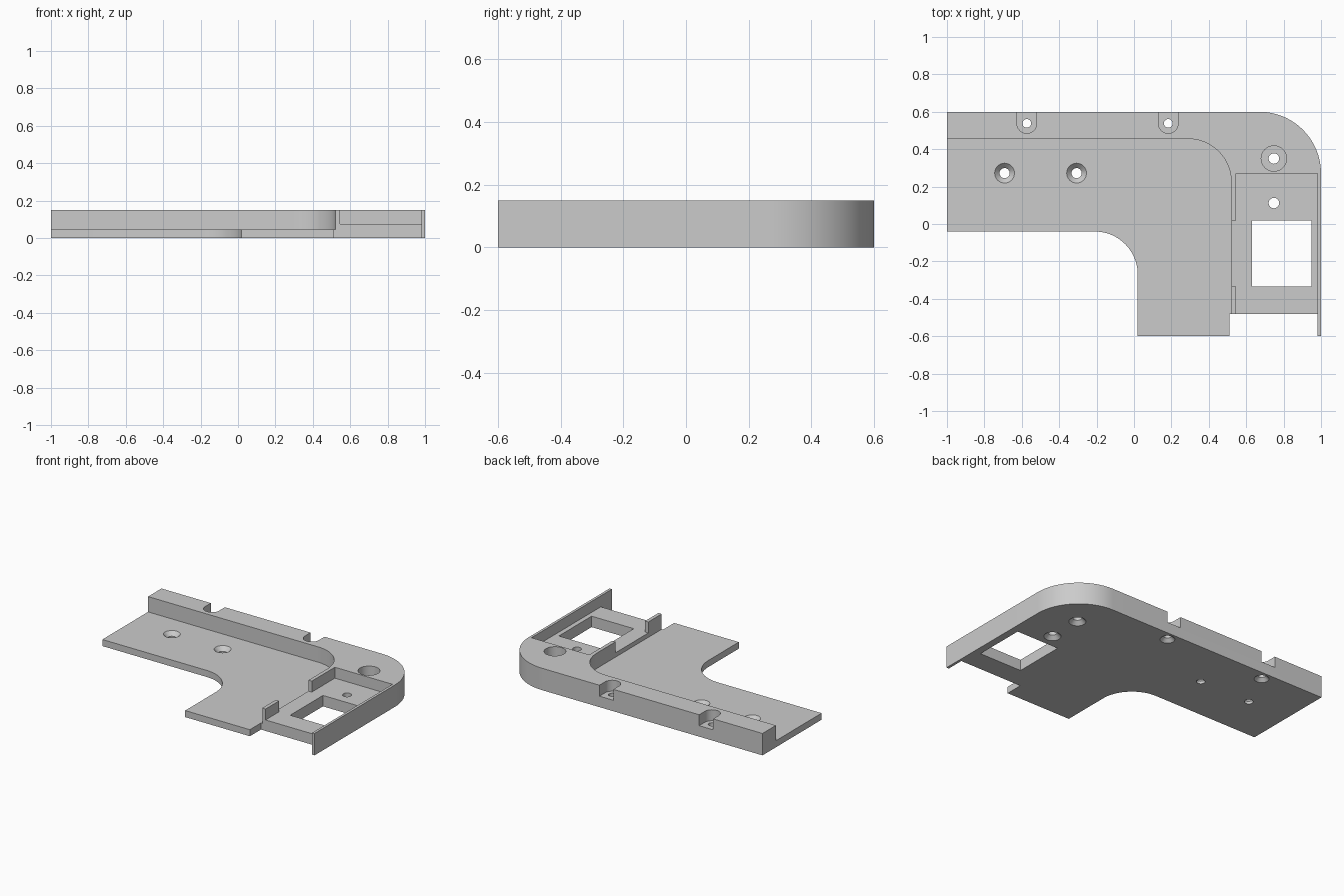
import bpy
import bmesh
from math import cos, sin, radians

cube = bpy.data.objects.get("Cube")
if cube:
    bpy.data.objects.remove(cube, do_unlink=True)

grey = bpy.data.materials.new("plain grey")
grey.use_nodes = True
grey.diffuse_color = (0.6, 0.6, 0.6, 1)
grey.node_tree.nodes["Principled BSDF"].inputs["Base Color"].default_value = (0.6, 0.6, 0.6, 1)

TOP, PLATE, FLOOR, OVER = 0.15, 0.045, 0.075, 0.3


def arc(cx, cy, r, start, end, steps=20):
    angles = [radians(start + (end - start) * i / steps) for i in range(steps + 1)]
    return [(cx + r * cos(a), cy + r * sin(a)) for a in angles]


def rect(x0, x1, y0, y1):
    return [(x0, y0), (x1, y0), (x1, y1), (x0, y1)]


def make_object(name, bm):
    bmesh.ops.recalc_face_normals(bm, faces=bm.faces)
    mesh = bpy.data.meshes.new(name)
    bm.to_mesh(mesh)
    bm.free()
    mesh.materials.append(grey)
    obj = bpy.data.objects.new(name, mesh)
    bpy.context.collection.objects.link(obj)
    return obj


def prism(name, outline, z0, z1):
    bm = bmesh.new()
    face = bm.faces.new([bm.verts.new((x, y, z0)) for x, y in outline])
    new = bmesh.ops.extrude_face_region(bm, geom=[face])["geom"]
    bmesh.ops.translate(bm, vec=(0, 0, z1 - z0),
                        verts=[v for v in new if isinstance(v, bmesh.types.BMVert)])
    return make_object(name, bm)


def lathe_cut(name, x, y, profile, sides=32):
    """Round cutter through a list of (radius, height) rings."""
    bm = bmesh.new()
    rings = [[bm.verts.new((px, py, z)) for px, py in arc(x, y, r, 0, 360, sides)[:-1]]
             for r, z in profile]
    for low, high in zip(rings, rings[1:]):
        for i in range(sides):
            j = (i + 1) % sides
            bm.faces.new((low[i], low[j], high[j], high[i]))
    bm.faces.new(rings[0])
    bm.faces.new(rings[-1])
    return make_object(name, bm)


# Solid corner block with rounded outer and inner bends
outline = [(-1, -0.04)] + arc(-0.21, -0.27, 0.23, 90, 0)
outline += [(0.02, -0.6), (0.51, -0.6), (0.51, -0.48), (0.982, -0.48), (0.982, -0.6), (1, -0.6)]
outline += arc(0.67, 0.27, 0.33, 0, 90, 28) + [(-1, 0.6)]
body = prism("corner_bracket", outline, 0, TOP)

# Lowered plate, recessed pocket, wall gap and square window
step = [(-1.2, -0.8), (0.52, -0.8)] + arc(0.29, 0.225, 0.23, 0, 90) + [(-1.2, 0.455)]
cutters = [
    prism("plate_cutter", step, PLATE, OVER),
    prism("pocket_cutter", rect(0.545, 0.982, -0.8, 0.27), FLOOR, OVER),
    prism("gap_cutter", rect(0.4, 0.6, -0.335, 0.02), FLOOR, OVER),
    prism("window_cutter", rect(0.63, 0.95, -0.335, 0.02), -0.1, OVER),
]

# Countersunk screw holes in the plate
for x in (-0.692, -0.307):
    cutters.append(lathe_cut("screw_cutter", x, 0.272,
                             [(0.027, -0.1), (0.027, 0.018), (0.053, PLATE), (0.053, OVER)]))

# Edge slots, each with a hole widening underneath
for x in (-0.573, 0.183):
    slot = [(x + 0.053, 0.7), (x - 0.053, 0.7)] + arc(x, 0.538, 0.053, 180, 360)
    cutters.append(prism("slot_cutter", slot, FLOOR, OVER))
    cutters.append(lathe_cut("slot_hole_cutter", x, 0.538,
                             [(0.046, -0.1), (0.046, 0), (0.023, 0.023), (0.023, 0.1)]))

# Corner counterbore and the two holes countersunk from below
cutters.append(lathe_cut("counterbore_cutter", 0.748, 0.35, [(0.068, FLOOR), (0.068, OVER)]))
for y in (0.35, 0.112):
    cutters.append(lathe_cut("corner_hole_cutter", 0.748, y,
                             [(0.053, -0.1), (0.053, 0), (0.028, 0.025), (0.028, 0.1)]))

# Cut everything out of the block, then remove the cutters
bpy.ops.object.select_all(action="DESELECT")
bpy.context.view_layer.objects.active = body
body.select_set(True)
for cutter in cutters:
    cutter.hide_render = True
    mod = body.modifiers.new(cutter.name, "BOOLEAN")
    mod.operation = "DIFFERENCE"
    mod.solver = "EXACT"
    mod.object = cutter
    bpy.ops.object.modifier_apply(modifier=mod.name)
for cutter in cutters:
    bpy.data.objects.remove(cutter, do_unlink=True)

bpy.ops.object.shade_smooth_by_angle(angle=radians(30))
